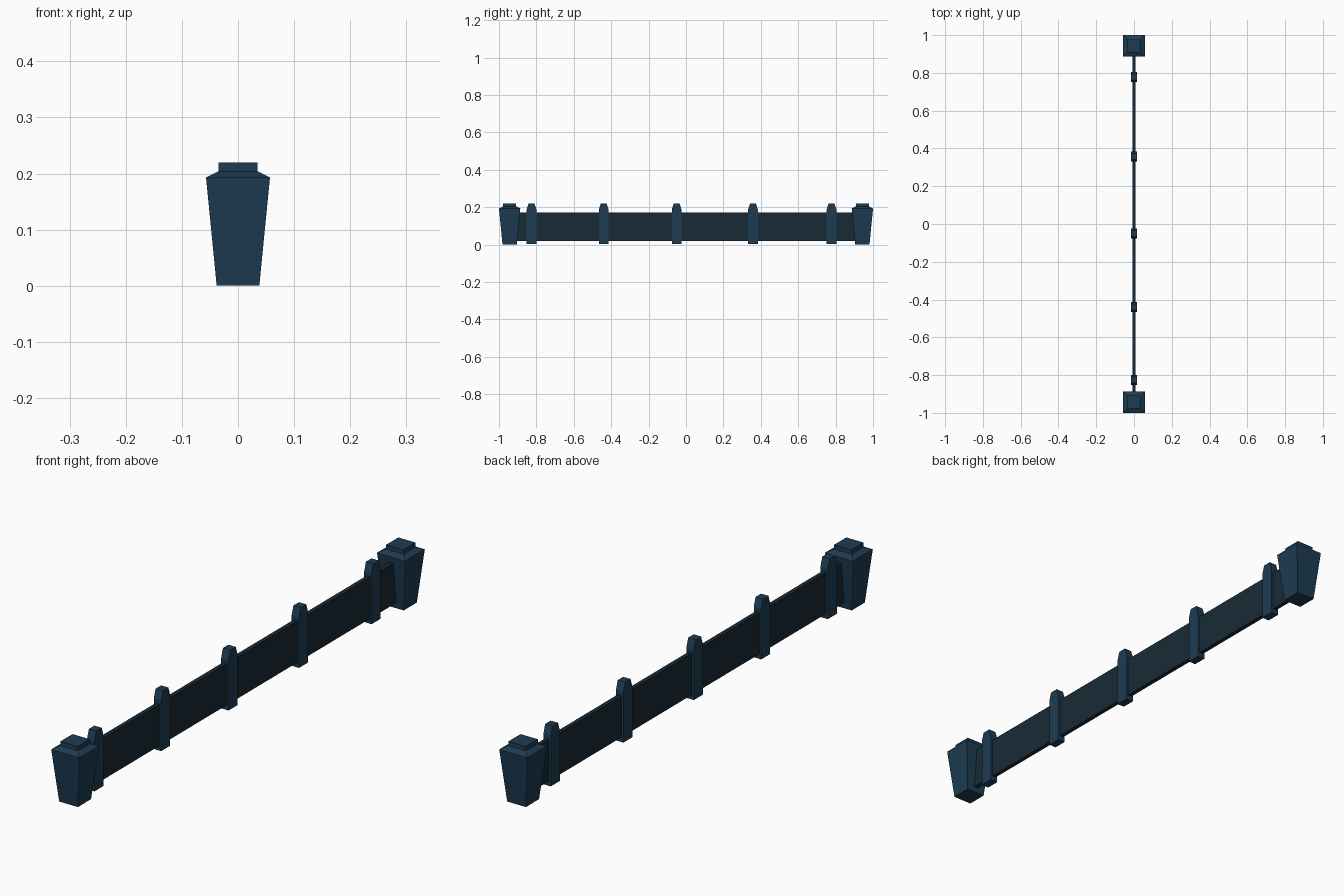
import bpy, bmesh

if "Cube" in bpy.data.objects:
    bpy.data.objects.remove(bpy.data.objects["Cube"])


def material(name, rgb):
    m = bpy.data.materials.new(name)
    m.diffuse_color = (*rgb, 1)
    m.use_nodes = True
    m.node_tree.nodes["Principled BSDF"].inputs["Base Color"].default_value = m.diffuse_color
    return m


BLUE = material("painted_blue", (0.012, 0.045, 0.085))
DARK = material("dark_panel", (0.009, 0.023, 0.036))


def stack(name, y, sections, mat):
    """Loft rectangular sections (half_x, half_y, z) into a closed solid."""
    bm = bmesh.new()
    rings = [[bm.verts.new((sx * hx, sy * hy, z))
              for sx, sy in ((-1, -1), (1, -1), (1, 1), (-1, 1))]
             for hx, hy, z in sections]
    for a, b in zip(rings, rings[1:]):
        for i in range(4):
            j = (i + 1) % 4
            bm.faces.new((a[i], a[j], b[j], b[i]))
    bm.faces.new(rings[0][::-1])
    bm.faces.new(rings[-1])
    mesh = bpy.data.meshes.new(name)
    bm.to_mesh(mesh)
    bm.free()
    mesh.materials.append(mat)
    obj = bpy.data.objects.new(name, mesh)
    obj.location.y = y
    bpy.context.collection.objects.link(obj)


# Flared end posts with a sloped shoulder and a small square cap
for side, y in (("front", -0.943), ("back", 0.943)):
    stack(f"{side}_end_post", y,
          [(0.038, 0.038, 0), (0.057, 0.057, 0.193),
           (0.035, 0.035, 0.204), (0.035, 0.035, 0.22)], BLUE)

# Slim pickets, bevelled along the fence at the tip
for i, y in enumerate((-0.826, -0.44, -0.05, 0.358, 0.778)):
    stack(f"picket_{i + 1}", y,
          [(0.015, 0.026, 0.002), (0.015, 0.026, 0.187), (0.015, 0.016, 0.219)], BLUE)

# Thin panel running between the end posts
stack("panel", 0, [(0.008, 0.925, 0.02), (0.008, 0.925, 0.172)], DARK)
